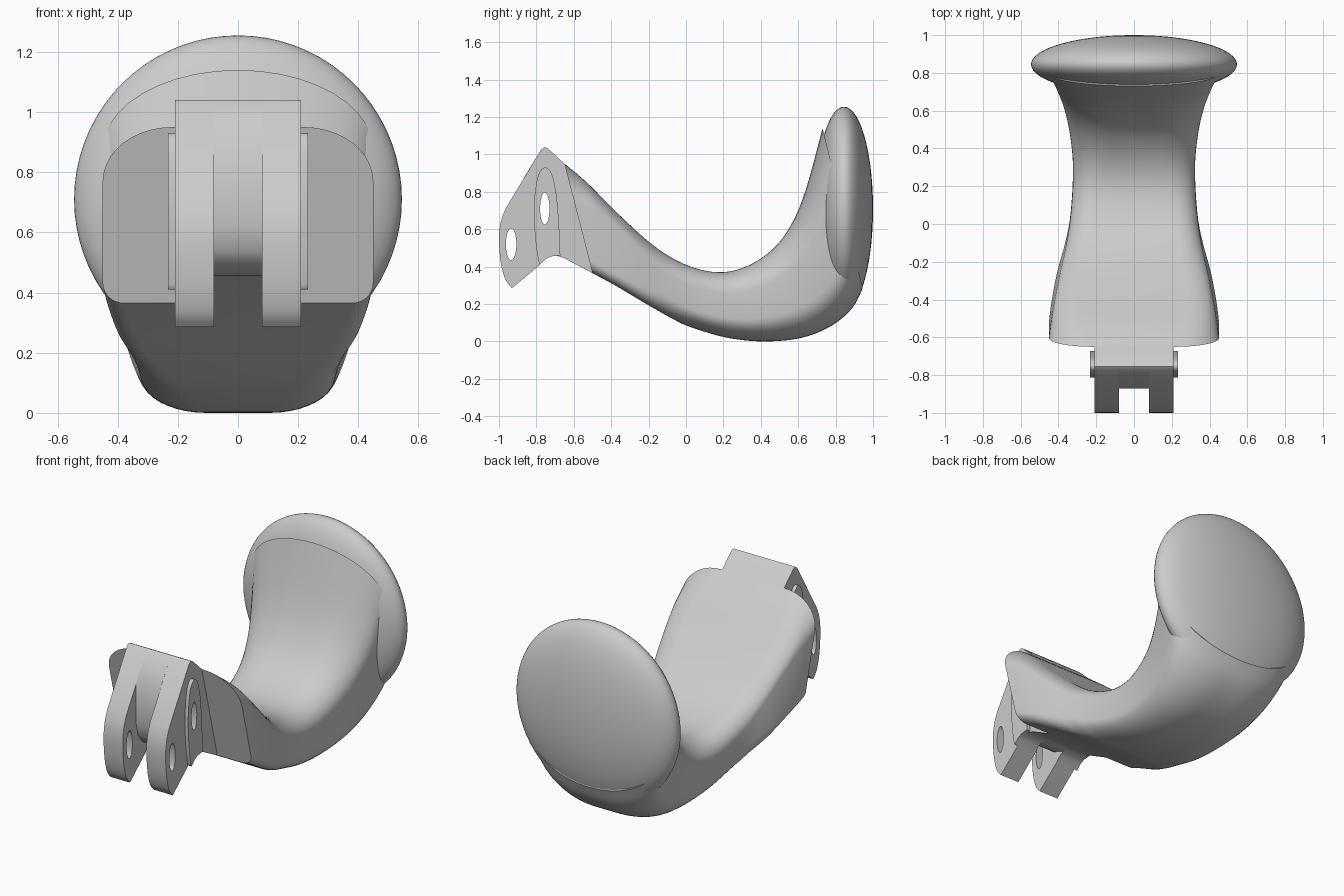
import bpy, bmesh
from math import sin, cos, pi, radians
from mathutils import Matrix, Vector

if "Cube" in bpy.data.objects:
    bpy.data.objects.remove(bpy.data.objects["Cube"])

GREY = (0.6, 0.6, 0.6, 1)
grey = bpy.data.materials.new("plain grey")
grey.use_nodes = True
grey.diffuse_color = GREY
grey.node_tree.nodes["Principled BSDF"].inputs["Base Color"].default_value = GREY


def finish(name, mesh, angle=35):
    """Link a mesh as a grey object with smooth shading and sharp edges."""
    obj = bpy.data.objects.new(name, mesh)
    bpy.context.collection.objects.link(obj)
    mesh.materials.clear()
    mesh.materials.append(grey)
    bpy.ops.object.select_all(action='DESELECT')
    obj.select_set(True)
    bpy.context.view_layer.objects.active = obj
    bpy.ops.object.shade_smooth_by_angle(angle=radians(angle))
    return obj


def spline(points, steps, closed=False):
    """Catmull-Rom interpolation of tuples of any length."""
    pts = [Vector(p) for p in points]
    n = len(pts)

    def at(i):
        return pts[i % n] if closed else pts[max(0, min(n - 1, i))]
    out = []
    for i in range(n if closed else n - 1):
        a, b, c, d = (at(i + k) for k in (-1, 0, 1, 2))
        for s in range(steps):
            t = s / steps
            out.append(b + (c - a) * (t / 2) + (2 * a - 5 * b + 4 * c - d) * (t * t / 2)
                       + (3 * b - a - 3 * c + d) * (t ** 3 / 2))
    return out if closed else out + [pts[-1]]


def plate(name, x0, x1, outline, holes=()):
    """Side profile of (y, z) points with holes, extruded from x0 to x1."""
    curve = bpy.data.curves.new(name, 'CURVE')
    curve.dimensions = '2D'
    curve.fill_mode = 'BOTH'
    curve.extrude = (x1 - x0) / 2
    for loop in (outline, *holes):
        s = curve.splines.new('POLY')
        s.points.add(len(loop) - 1)
        for p, (y, z) in zip(s.points, loop):
            p.co = (y, z, 0, 1)
        s.use_cyclic_u = True
    temp = bpy.data.objects.new(name + " curve", curve)
    bpy.context.collection.objects.link(temp)
    graph = bpy.context.evaluated_depsgraph_get()
    mesh = bpy.data.meshes.new_from_object(temp.evaluated_get(graph))
    bpy.data.objects.remove(temp)
    mesh.transform(Matrix(((0, 0, 1, (x0 + x1) / 2), (1, 0, 0, 0), (0, 1, 0, 0), (0, 0, 0, 1))))
    bm = bmesh.new()
    bm.from_mesh(mesh)
    bmesh.ops.remove_doubles(bm, verts=bm.verts, dist=0.0001)
    bmesh.ops.recalc_face_normals(bm, faces=bm.faces)
    bm.to_mesh(mesh)
    bm.free()
    return finish(name, mesh)


def oval(y, z, ry, rz, n=32):
    return [(y + ry * cos(2 * pi * i / n), z + rz * sin(2 * pi * i / n)) for i in range(n)]


# Curved arm: top y, z / bottom y, z / half width / top and bottom corner radius
STATIONS = [
    (-.65, .95, -.5, .365, .45, .23, .07),
    (-.53, .85, -.38, .30, .435, .16, .08),
    (-.36, .68, -.22, .205, .405, .12, .10),
    (-.17, .51, -.07, .12, .365, .12, .14),
    (0, .41, .03, .075, .34, .12, .18),
    (.17, .37, .22, .02, .325, .14, .20),
    (.32, .40, .42, 0, .325, .18, .22),
    (.46, .49, .62, .02, .345, .22, .25),
    (.56, .62, .78, .085, .375, .28, .30),
    (.64, .81, .89, .18, .41, .36, .36),
    (.73, 1.14, .945, .285, .45, .45, .45),
]


def section(ty, tz, by, bz, w, rt, rb, n=10):
    """Rounded rectangle spanning from the top point to the bottom point."""
    top, bottom = Vector((0, ty, tz)), Vector((0, by, bz))
    h = (top - bottom).length
    half = []
    for r, end in ((rt, 0), (rb, 1)):
        rz = min(r, 0.31 * h)
        for i in range(n + 1):
            a = pi / 2 * (i / n if end == 0 else 1 - i / n)
            d = rz * (1 - cos(a))
            half.append((w - r + r * sin(a), h - d if end else d))
    ring = half + [(-x, d) for x, d in reversed(half)]
    return [top.lerp(bottom, d / h) + Vector((x, 0, 0)) for x, d in ring]


bm = bmesh.new()
rings = [[bm.verts.new(p) for p in section(*s)] for s in spline(STATIONS, 5)]
for a, b in zip(rings, rings[1:]):
    for i in range(len(a)):
        j = (i + 1) % len(a)
        bm.faces.new((a[i], a[j], b[j], b[i]))
bm.faces.new(rings[0])
bm.faces.new(rings[-1])
bmesh.ops.remove_doubles(bm, verts=bm.verts, dist=0.0001)
bmesh.ops.recalc_face_normals(bm, faces=bm.faces)
arm = bpy.data.meshes.new("curved_arm")
bm.to_mesh(arm)
bm.free()
finish("curved_arm", arm)

# Round end pad, a flattened ball facing the back
bm = bmesh.new()
bmesh.ops.create_uvsphere(bm, u_segments=72, v_segments=36, radius=1)
bmesh.ops.rotate(bm, verts=bm.verts, matrix=Matrix.Rotation(pi / 2, 3, 'X'))
bmesh.ops.scale(bm, verts=bm.verts, vec=(.545, .155, .545))
bmesh.ops.translate(bm, verts=bm.verts, vec=(0, .845, .71))
pad = bpy.data.meshes.new("end_pad")
bm.to_mesh(pad)
bm.free()
finish("end_pad", pad)

# Forked bracket: two tines joined by a shorter web
underside = [(-.78, .41), (-.75, .44), (-.72, .455), (-.69, .458), (-.65, .445), (-.5, .365)]
rear = [(-.48, .38), (-.6, .9), (-.65, .95), (-.735, 1.03)]
crown = [(-.755, 1.04), (-.775, 1.025)]
nose = spline([(-.965, .71), (-.99, .64), (-1, .55), (-.99, .42), (-.965, .33), (-.93, .285)], 4)
rear_hole = oval(-.755, .71, .025, .085)
tine = underside + rear + crown + nose
web = underside[2:] + rear + crown + [(-.87, .87), (-.87, .62), (-.85, .54), (-.81, .49)]
plate("bracket_web", -.08, .08, web, [rear_hole])

# Raised boss outline around the rear pivot hole
boss = underside[:4] + spline([(-.672, .46), (-.68, .64), (-.695, .8), (-.72, .9), (-.755, .93),
                               (-.79, .89), (-.81, .77), (-.812, .64), (-.8, .5), (-.785, .415)], 4)
for side, name in ((1, "left"), (-1, "right")):
    plate(name + "_tine", *sorted((side * .08, side * .21)), tine,
          [rear_hole, oval(-.935, .52, .028, .085)])
    plate(name + "_boss", *sorted((side * .21, side * .232)), boss, [rear_hole])
